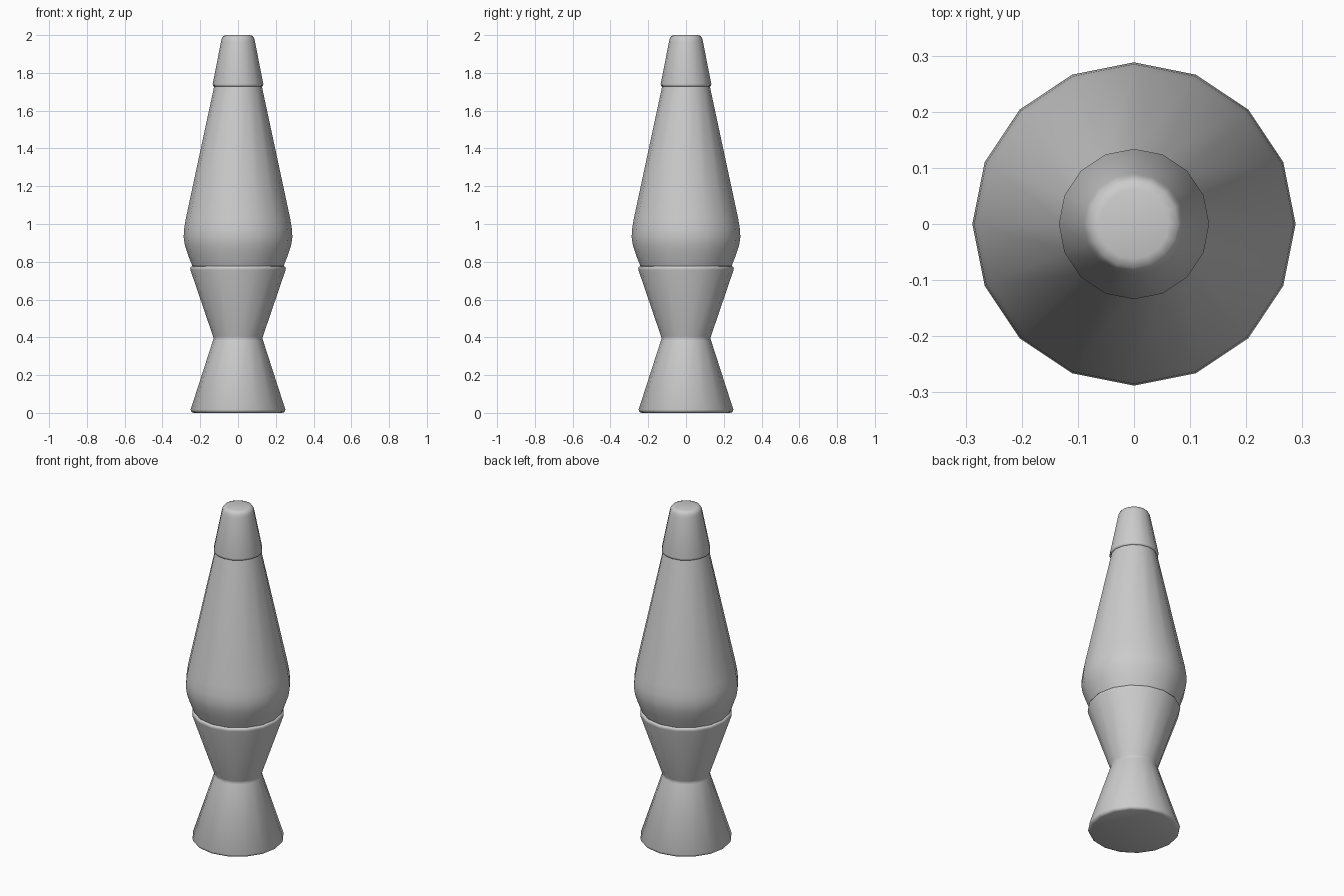
import bpy, bmesh, math

if "Cube" in bpy.data.objects:
    bpy.data.objects.remove(bpy.data.objects["Cube"])

SIDES = 16


def lathe(name, profile):
    """Revolve (radius, z) points, bottom to top, and cap both ends."""
    bm = bmesh.new()
    rings = []
    for r, z in profile:
        ring = []
        for i in range(SIDES):
            a = 2 * math.pi * i / SIDES
            ring.append(bm.verts.new((r * math.cos(a), r * math.sin(a), z)))
        rings.append(ring)
    for low, high in zip(rings, rings[1:]):
        for i in range(SIDES):
            j = (i + 1) % SIDES
            bm.faces.new((low[i], low[j], high[j], high[i]))
    bm.faces.new(rings[0][::-1])
    bm.faces.new(rings[-1])
    mesh = bpy.data.meshes.new(name)
    bm.to_mesh(mesh)
    bm.free()
    obj = bpy.data.objects.new(name, mesh)
    bpy.context.collection.objects.link(obj)
    bpy.ops.object.select_all(action='DESELECT')
    obj.select_set(True)
    bpy.context.view_layer.objects.active = obj
    bpy.ops.object.shade_smooth_by_angle(angle=math.radians(60))
    return obj


# Hourglass stand with softened foot, waist and rim
lathe("base", [(0.235, 0.0), (0.247, 0.005), (0.251, 0.017),
               (0.132, 0.385), (0.129, 0.395), (0.132, 0.405),
               (0.252, 0.757), (0.253, 0.767), (0.249, 0.775), (0.238, 0.777)])

# Tapered glass bottle, ends tucked into the base and cap
lathe("bottle", [(0.225, 0.74), (0.242, 0.778), (0.264, 0.835), (0.281, 0.885),
                 (0.288, 0.93), (0.285, 0.975), (0.276, 1.03),
                 (0.126, 1.73), (0.120, 1.755)])

# Tapered cap with rounded top
lathe("cap", [(0.127, 1.728), (0.133, 1.731), (0.134, 1.741),
              (0.090, 1.965), (0.086, 1.982), (0.078, 1.995), (0.062, 2.0)])
